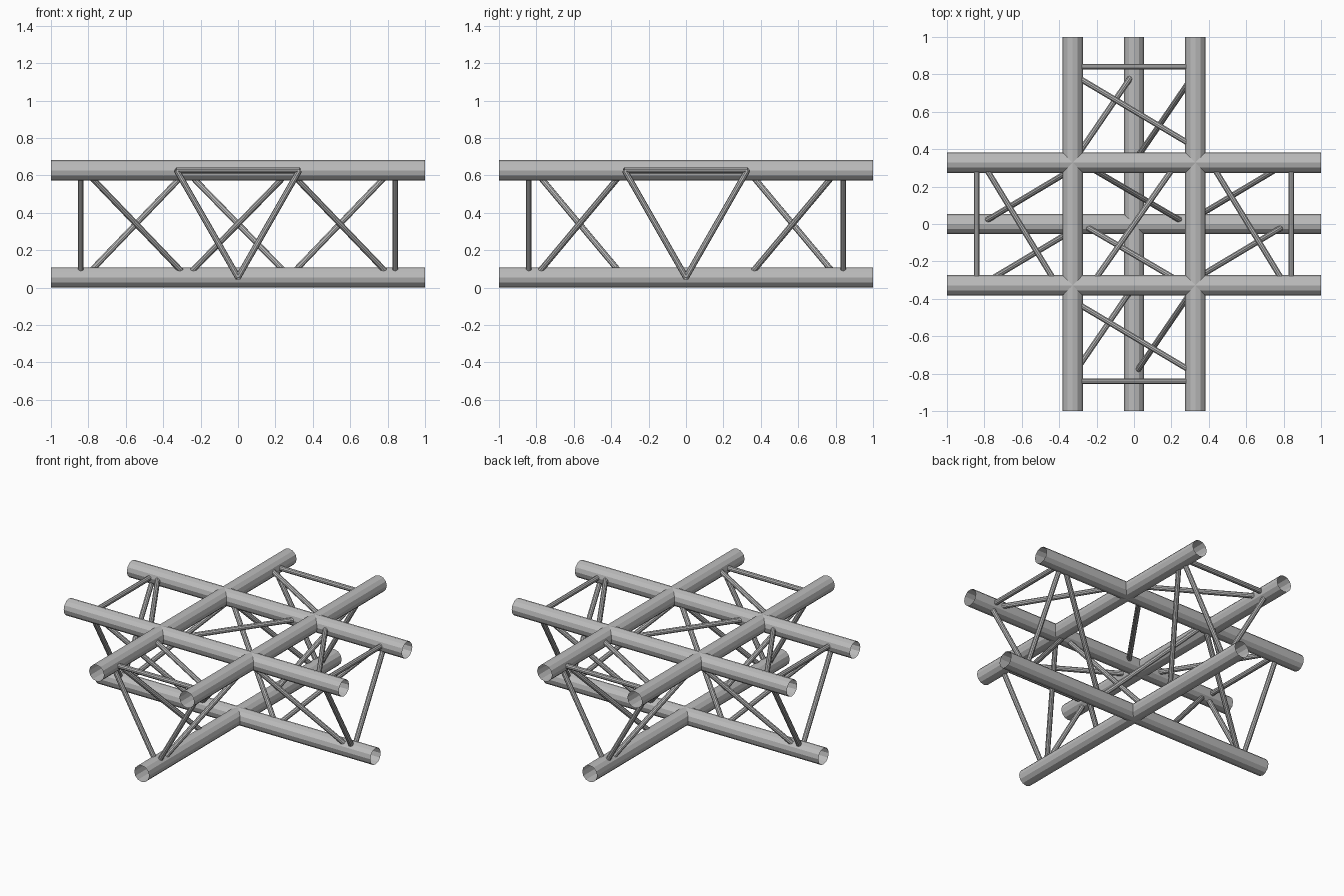
import bpy
import bmesh
from mathutils import Vector, Matrix

if "Cube" in bpy.data.objects:
    bpy.data.objects.remove(bpy.data.objects["Cube"], do_unlink=True)

steel = bpy.data.materials.new("grey_steel")
steel.use_nodes = True
GREY = (0.5, 0.5, 0.5, 1)
steel.diffuse_color = GREY
steel.node_tree.nodes["Principled BSDF"].inputs["Base Color"].default_value = GREY

CHORD_R, BRACE_R = 0.054, 0.016
HALF, LOW, HIGH = 0.328, 0.054, 0.627
FRAME = 0.84


def tube(name, a, b, radius, sides):
    """Open, thin-walled tube from a to b."""
    a, b = Vector(a), Vector(b)
    axis = b - a
    turn = axis.to_track_quat('Z', 'Y').to_matrix().to_4x4()
    bm = bmesh.new()
    bmesh.ops.create_cone(bm, cap_ends=False, segments=sides, radius1=radius,
                          radius2=radius, depth=axis.length,
                          matrix=Matrix.Translation((a + b) / 2) @ turn)
    mesh = bpy.data.meshes.new(name)
    bm.to_mesh(mesh)
    bm.free()
    mesh.materials.append(steel)
    obj = bpy.data.objects.new(name, mesh)
    bpy.context.collection.objects.link(obj)


def place(direction, along, side, z):
    """Point given by distance along a truss and sideways offset."""
    return (along, side, z) if direction == "x" else (side, along, z)


def chord(direction, label, side, z):
    tube(f"{label}_chord_{direction}", place(direction, -1, side, z),
         place(direction, 1, side, z), CHORD_R, 12)


def brace(name, direction, start, end):
    tube(name, place(direction, *start), place(direction, *end), BRACE_R, 10)


for d in "xy":
    # Main tubes
    chord(d, "lower", 0, LOW)
    for s in (-1, 1):
        chord(d, "upper", s * HALF, HIGH)

    # Triangular frame near each end
    for e in (-FRAME, FRAME):
        brace(f"frame_top_{d}", d, (e, -HALF, HIGH), (e, HALF, HIGH))
        for s in (-HALF, HALF):
            brace(f"frame_side_{d}", d, (e, s, HIGH), (e, 0, LOW))

# Sloping web braces: direction, side, upper position, lower position
webs = [("x", -1, -0.82, -0.27), ("x", 1, -0.27, -0.82),
        ("x", -1, 0.28, -0.28), ("x", 1, -0.28, 0.28),
        ("x", -1, 0.27, 0.82), ("x", 1, 0.82, 0.27),
        ("y", 1, -0.33, -0.81), ("y", -1, -0.81, -0.33),
        ("y", 1, 0.81, 0.33), ("y", -1, 0.33, 0.81)]
for d, s, up, down in webs:
    brace(f"web_brace_{d}", d, (up, s * HALF, HIGH), (down, 0, LOW))

# Flat diagonals between the upper tubes: direction, position at - and + side
diagonals = [("x", -0.41, -0.81), ("x", -0.23, 0.23), ("x", 0.81, 0.41),
             ("y", -0.41, -0.80), ("y", 0.80, 0.41)]
for d, p, q in diagonals:
    brace(f"upper_diagonal_{d}", d, (p, -HALF, HIGH), (q, HALF, HIGH))
